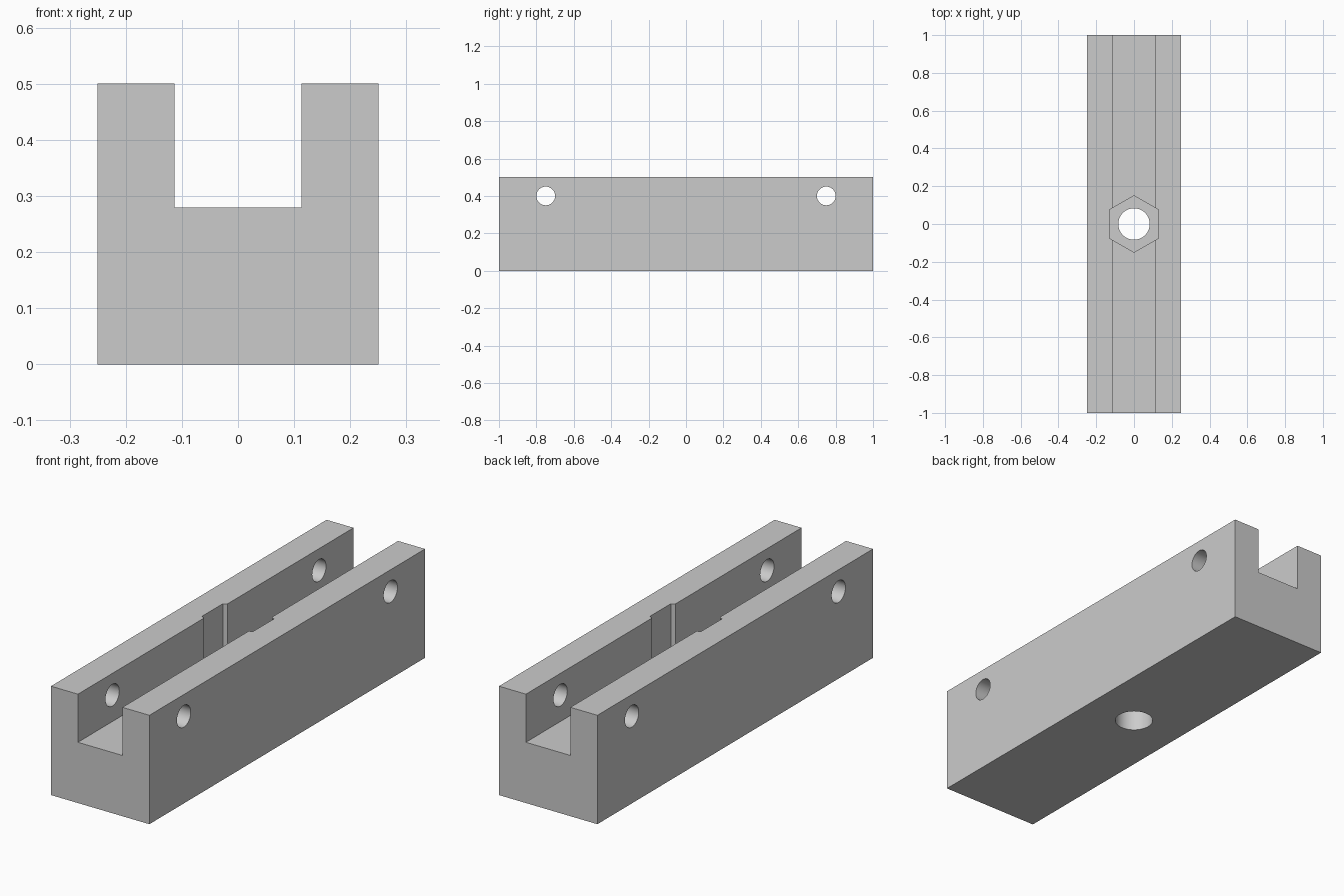
import bpy
import bmesh
from math import sin, cos, pi, radians
from mathutils import Matrix, Vector

cube = bpy.data.objects.get("Cube")
if cube:
    bpy.data.objects.remove(cube, do_unlink=True)

grey = bpy.data.materials.new("light grey")
grey.use_nodes = True
grey.diffuse_color = (0.6, 0.6, 0.6, 1)
grey.node_tree.nodes["Principled BSDF"].inputs["Base Color"].default_value = (0.6, 0.6, 0.6, 1)


def prism(name, points, length, matrix=Matrix()):
    """Extrude a flat counter-clockwise outline along its local z."""
    bm = bmesh.new()
    face = bm.faces.new([bm.verts.new((x, y, 0)) for x, y in points])
    top = bmesh.ops.extrude_face_region(bm, geom=[face])["geom"]
    bmesh.ops.translate(bm, vec=Vector((0, 0, length)),
                        verts=[v for v in top if isinstance(v, bmesh.types.BMVert)])
    bmesh.ops.transform(bm, matrix=matrix, verts=bm.verts)
    bmesh.ops.recalc_face_normals(bm, faces=bm.faces)
    mesh = bpy.data.meshes.new(name)
    bm.to_mesh(mesh)
    bm.free()
    mesh.materials.append(grey)
    obj = bpy.data.objects.new(name, mesh)
    bpy.context.collection.objects.link(obj)
    return obj


def ring(radius, sides):
    """Regular outline with a corner on +y."""
    return [(-radius * sin(2 * pi * i / sides), radius * cos(2 * pi * i / sides))
            for i in range(sides)]


# U-shaped channel block, extruded along its length
half_width, slot, floor, height = 0.25, 0.113, 0.279, 0.5
outline = [(-half_width, 0), (half_width, 0), (half_width, height), (slot, height),
           (slot, floor), (-slot, floor), (-slot, height), (-half_width, height)]
block = prism("channel_block", outline, 2,
              Matrix.Translation((0, 1, 0)) @ Matrix.Rotation(radians(90), 4, "X"))

# Hexagonal nut pocket, vertical bolt hole and two cross pin holes
cutters = [
    prism("nut_pocket", ring(0.15, 6), 0.5, Matrix.Translation((0, 0, 0.15))),
    prism("bolt_hole", ring(0.083, 64), 1, Matrix.Translation((0, 0, -0.2))),
]
for y in (-0.75, 0.75):
    cutters.append(prism("pin_hole", ring(0.05, 48), 1,
                         Matrix.Translation((-0.5, y, 0.4)) @ Matrix.Rotation(radians(90), 4, "Y")))

for cutter in cutters:
    cutter.hide_render = True
    cut = block.modifiers.new(cutter.name, "BOOLEAN")
    cut.operation = "DIFFERENCE"
    cut.solver = "EXACT"
    cut.object = cutter

# Bake the cuts and drop the helpers
bpy.context.view_layer.update()
graph = bpy.context.evaluated_depsgraph_get()
result = bpy.data.meshes.new_from_object(block.evaluated_get(graph))
block.modifiers.clear()
block.data = result
for cutter in cutters:
    bpy.data.objects.remove(cutter, do_unlink=True)

# Smooth hole walls, crisp edges
for face in result.polygons:
    face.use_smooth = True
result.set_sharp_from_angle(angle=radians(30))
